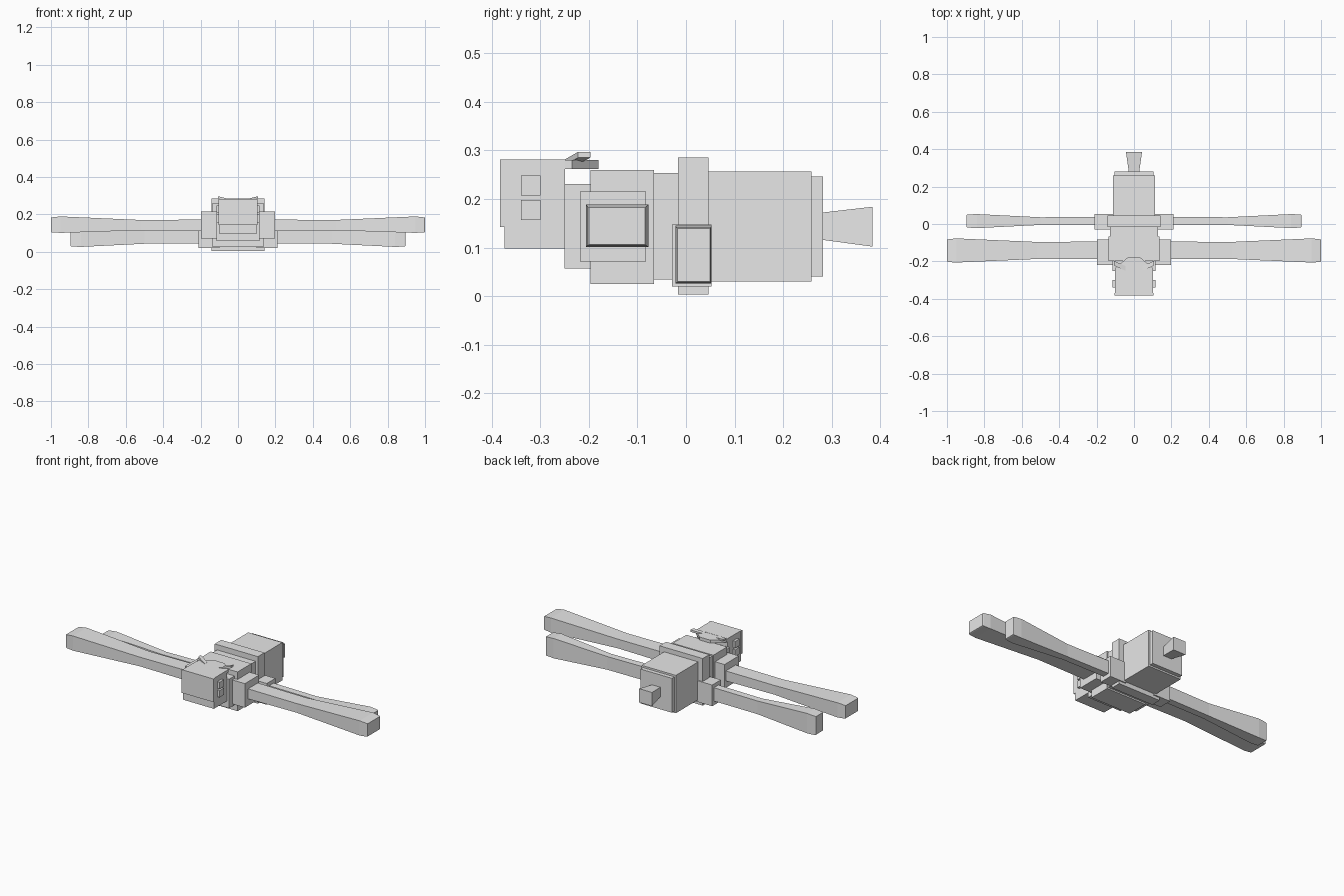
import bpy

old = bpy.data.objects.get("Cube")
if old:
    bpy.data.objects.remove(old, do_unlink=True)

grey = bpy.data.materials.new("plain_grey")
grey.use_nodes = True
grey.diffuse_color = (0.8, 0.8, 0.8, 1)
grey.node_tree.nodes["Principled BSDF"].inputs["Base Color"].default_value = (0.8, 0.8, 0.8, 1)


def make(name, verts, faces):
    mesh = bpy.data.meshes.new(name)
    mesh.from_pydata(verts, [], faces)
    mesh.materials.append(grey)
    obj = bpy.data.objects.new(name, mesh)
    bpy.context.collection.objects.link(obj)
    return obj


def loft(name, rings):
    """Join four-cornered rings into a closed solid."""
    verts = [v for ring in rings for v in ring]
    faces = [(3, 2, 1, 0)]
    for r in range(len(rings) - 1):
        a = 4 * r
        faces += [(a + i, a + (i + 1) % 4, a + 4 + (i + 1) % 4, a + 4 + i) for i in range(4)]
    last = 4 * (len(rings) - 1)
    faces.append((last, last + 1, last + 2, last + 3))
    return make(name, verts, faces)


def ring_x(x, y0, y1, z0, z1):
    return [(x, y0, z0), (x, y1, z0), (x, y1, z1), (x, y0, z1)]


def ring_y(y, half, z0, z1):
    return [(half, y, z0), (-half, y, z0), (-half, y, z1), (half, y, z1)]


def block(name, half, y0, y1, z0, z1):
    return loft(name, [ring_y(y0, half, z0, z1), ring_y(y1, half, z0, z1)])


def mirrored(name, rings):
    """Loft the left part along +x and mirror it to the right."""
    obj = loft(name, rings)
    mod = obj.modifiers.new("Mirror", 'MIRROR')
    mod.use_axis = (True, False, False)
    return obj


# Head
block("head", 0.102, -0.374, -0.249, 0.098, 0.281)
block("face_plate", 0.105, -0.383, -0.370, 0.142, 0.281)
loft("head_crest", [ring_y(-0.27, 0.102, 0.262, 0.280),
                    ring_y(-0.235, 0.10, 0.262, 0.280),
                    ring_y(-0.18, 0.035, 0.262, 0.280)])
for name, z in (("upper_eye", 0.207), ("lower_eye", 0.157)):
    mirrored(name, [ring_x(0.095, -0.34, -0.30, z, z + 0.041),
                    ring_x(0.116, -0.34, -0.30, z, z + 0.041)])
mirrored("antenna", [ring_x(0.045, -0.25, -0.225, 0.270, 0.281),
                     ring_x(0.108, -0.222, -0.197, 0.285, 0.297)])

# Body
block("neck", 0.115, -0.25, -0.19, 0.057, 0.231)
block("chest", 0.135, -0.197, -0.066, 0.025, 0.26)
block("waist", 0.128, -0.066, -0.016, 0.034, 0.253)
block("waist_band", 0.143, -0.016, 0.046, 0.003, 0.285)
block("abdomen", 0.113, 0.046, 0.258, 0.03, 0.257)
block("abdomen_cap", 0.104, 0.258, 0.282, 0.04, 0.246)
loft("tail", [ring_y(0.28, 0.028, 0.116, 0.172),
              ring_y(0.384, 0.043, 0.102, 0.184)])

# Front limbs
mirrored("front_shoulder", [ring_x(0.1, -0.218, -0.082, 0.071, 0.215),
                            ring_x(0.198, -0.218, -0.082, 0.071, 0.215)])
mirrored("front_limb", [ring_x(0.19, -0.187, -0.094, 0.112, 0.172),
                        ring_x(0.52, -0.187, -0.096, 0.115, 0.170),
                        ring_x(0.95, -0.206, -0.077, 0.101, 0.189),
                        ring_x(0.995, -0.203, -0.082, 0.104, 0.184),
                        ring_x(1.0, -0.20, -0.084, 0.106, 0.182)])

# Rear limbs
mirrored("rear_shoulder", [ring_x(0.1, -0.029, 0.053, 0.02, 0.147),
                           ring_x(0.211, -0.029, 0.053, 0.02, 0.147)])
mirrored("rear_limb", [ring_x(0.2, -0.006, 0.037, 0.045, 0.125),
                       ring_x(0.5, -0.005, 0.036, 0.043, 0.122),
                       ring_x(0.84, -0.022, 0.053, 0.026, 0.145),
                       ring_x(0.89, -0.019, 0.051, 0.028, 0.141),
                       ring_x(0.895, -0.017, 0.049, 0.03, 0.139)])
